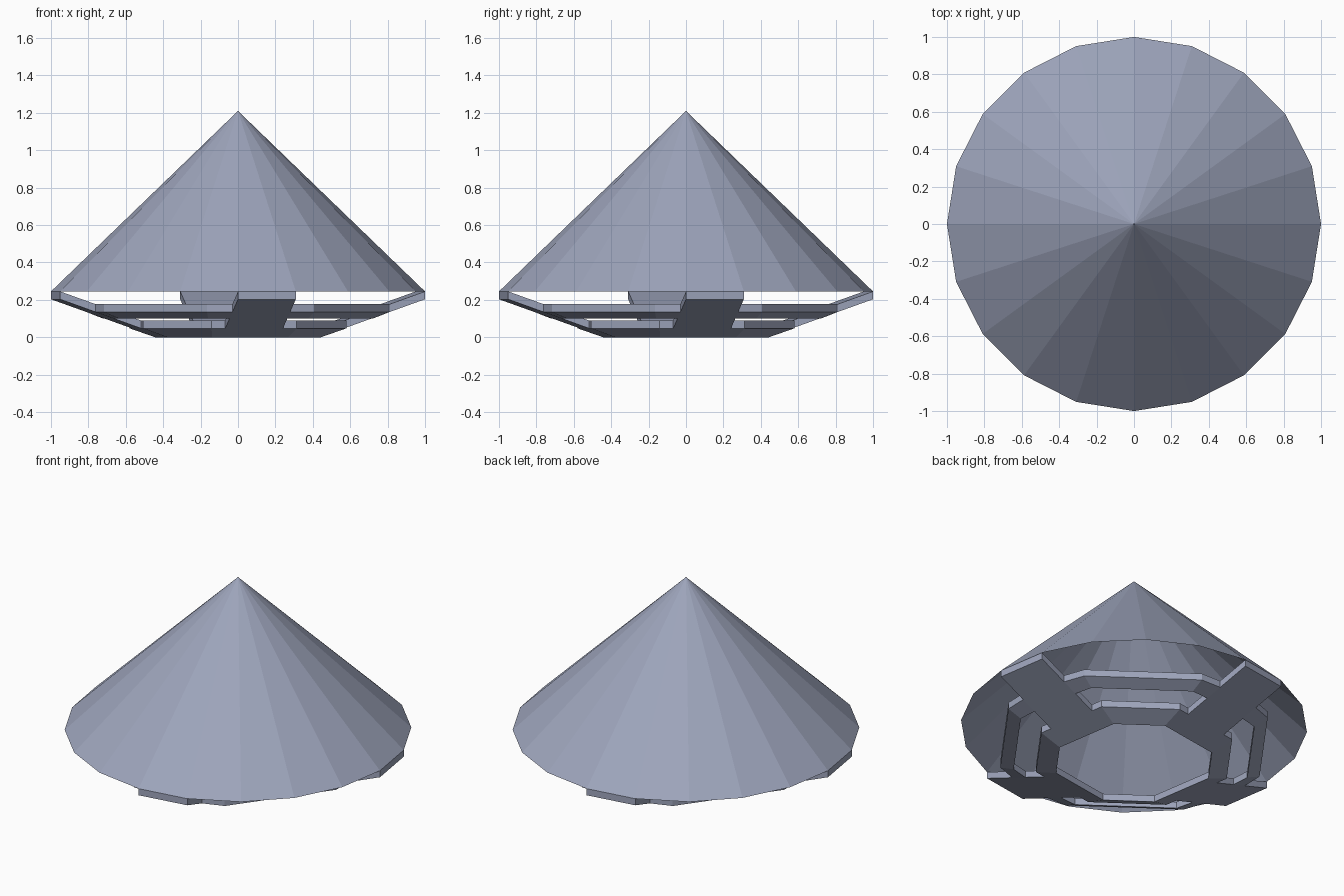
import bpy, bmesh
from math import radians, pi, cos, sin
from mathutils import Matrix, Vector

if "Cube" in bpy.data.objects:
    bpy.data.objects.remove(bpy.data.objects["Cube"])

SIDES = 20
RIM_Z, APEX_Z = 0.245, 1.21
THICK = 0.042
TILT = radians(9)              # arms sit on one rim segment
HALF = sin(pi / SIDES)         # half arm width
# Distances along an arm, and the ring corner (along, across) belonging to each
STOPS = [0.416, 0.55, 0.695, 0.795, cos(pi / SIDES)]
CORNERS = [(0.416, 0.206), (0.55, 0.23), (0.685, 0.27), (0.77, 0.29)]

# Slate blue-grey
slate = bpy.data.materials.new("slate")
slate.diffuse_color = (0.34, 0.375, 0.50, 1)
slate.use_nodes = True
slate.node_tree.nodes["Principled BSDF"].inputs["Base Color"].default_value = slate.diffuse_color


def make_object(name, bm):
    mesh = bpy.data.meshes.new(name)
    bm.to_mesh(mesh)
    bm.free()
    mesh.materials.append(slate)
    obj = bpy.data.objects.new(name, mesh)
    bpy.context.collection.objects.link(obj)
    return obj


# Cone roof, open underneath
bm = bmesh.new()
rim = [bm.verts.new((cos(2 * pi * i / SIDES), sin(2 * pi * i / SIDES), RIM_Z))
       for i in range(SIDES)]
apex = bm.verts.new((0, 0, APEX_Z))
for i in range(SIDES):
    bm.faces.new((rim[i], rim[(i + 1) % SIDES], apex))
make_object("cone_roof", bm)


# Shallow dish frame: four arms joined by two octagonal rings
def dish_z(a):
    return (RIM_Z - THICK) * (a - STOPS[0]) / (STOPS[-1] - STOPS[0])


bm = bmesh.new()


def face(points, turn):
    rot = Matrix.Rotation(turn, 3, 'Z')
    bm.faces.new([bm.verts.new(rot @ Vector(p)) for p in points])


def chain(k):
    """Ring line from one arm's side to the next arm's side."""
    a, z = STOPS[k], dish_z(STOPS[k])
    u, v = CORNERS[k]
    return [(a, HALF, z), (u, v, z), (v, u, z), (HALF, a, z)]


for q in range(4):
    turn = TILT + q * pi / 2
    # Arm
    for a, b in zip(STOPS, STOPS[1:]):
        face([(a, -HALF, dish_z(a)), (b, -HALF, dish_z(b)),
              (b, HALF, dish_z(b)), (a, HALF, dish_z(a))], turn)
    # Ring pieces
    for k in (0, 2):
        inner, outer = chain(k), chain(k + 1)
        for i in range(3):
            face([inner[i], outer[i], outer[i + 1], inner[i + 1]], turn)

# Weld, then thicken straight up
bmesh.ops.remove_doubles(bm, verts=bm.verts[:], dist=1e-4)
ext = bmesh.ops.extrude_face_region(bm, geom=bm.faces[:], use_keep_orig=True)
top = [g for g in ext["geom"] if isinstance(g, bmesh.types.BMVert)]
bmesh.ops.translate(bm, verts=top, vec=(0, 0, THICK))
bmesh.ops.recalc_face_normals(bm, faces=bm.faces[:])
make_object("dish_frame", bm)
